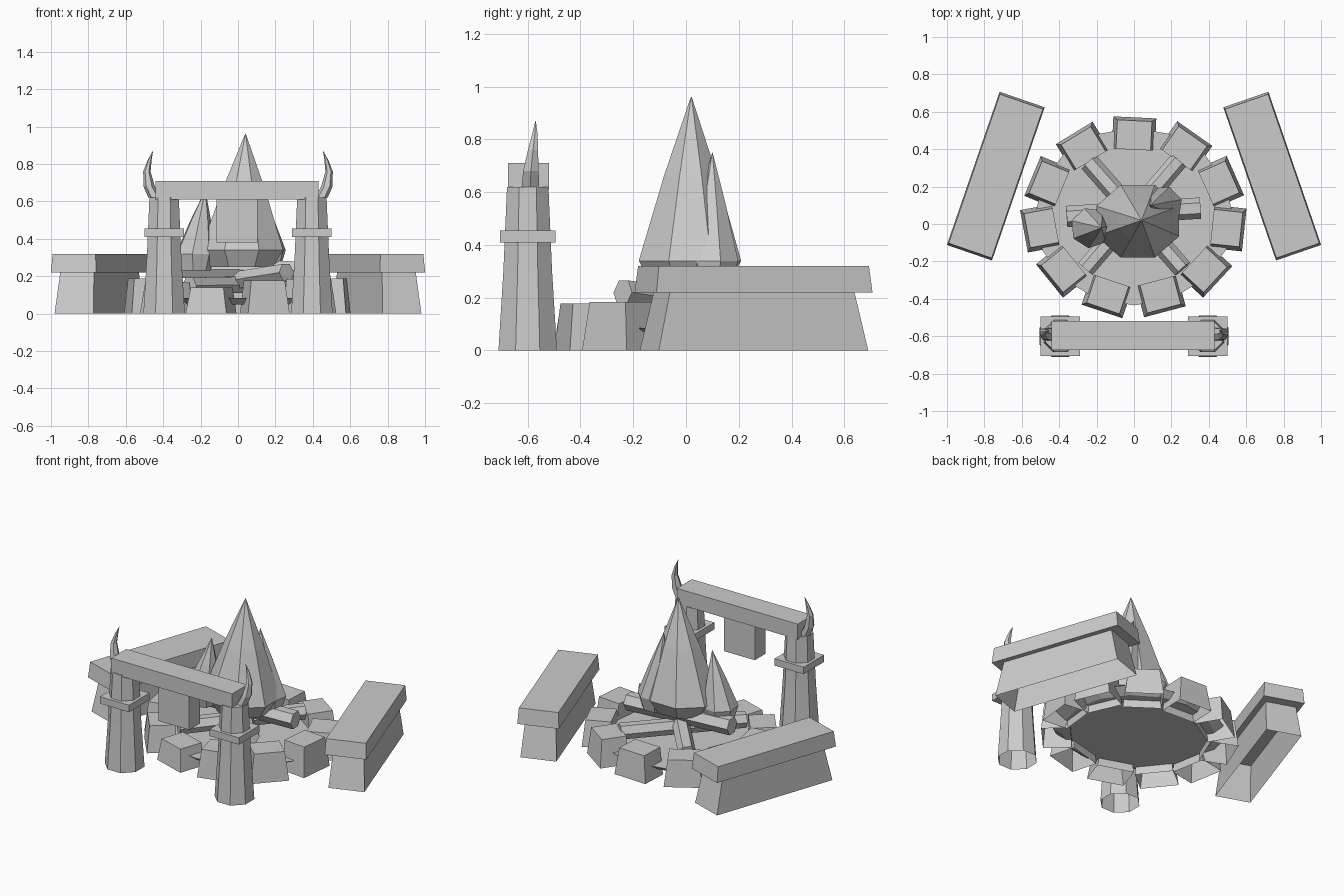
import bpy, bmesh, math, random
from mathutils import Vector, Matrix

random.seed(4)
if "Cube" in bpy.data.objects:
    bpy.data.objects.remove(bpy.data.objects["Cube"], do_unlink=True)

stone_grey = bpy.data.materials.new("stone_grey")
stone_grey.use_nodes = True
GREY = (0.6, 0.6, 0.6, 1)
stone_grey.diffuse_color = GREY
stone_grey.node_tree.nodes["Principled BSDF"].inputs["Base Color"].default_value = GREY


def loft(name, rings, open_bottom=False):
    """Skin a list of equal rings of points into a flat shaded object."""
    bm = bmesh.new()
    loops = [[bm.verts.new(p) for p in ring] for ring in rings]
    n = len(loops[0])
    for a, b in zip(loops, loops[1:]):
        for i in range(n):
            j = (i + 1) % n
            bm.faces.new((a[i], a[j], b[j], b[i]))
    bottom = bm.faces.new(loops[0])
    bm.faces.new(loops[-1])
    bmesh.ops.recalc_face_normals(bm, faces=bm.faces)
    if open_bottom:
        bm.faces.remove(bottom)
    mesh = bpy.data.meshes.new(name)
    bm.to_mesh(mesh)
    bm.free()
    mesh.materials.append(stone_grey)
    obj = bpy.data.objects.new(name, mesh)
    bpy.context.collection.objects.link(obj)
    return obj


def ring(cx, cy, z, rx, ry, sides, phase=0.0):
    turns = [phase + math.tau * i / sides for i in range(sides)]
    return [Vector((cx + rx * math.cos(t), cy + ry * math.sin(t), z)) for t in turns]


def rect(w, d, z, dx=0.0):
    return [Vector((dx + sx * w / 2, sy * d / 2, z))
            for sx, sy in ((-1, -1), (1, -1), (1, 1), (-1, 1))]


def place(obj, x, y, z=0.0, turn=0.0):
    obj.matrix_world = Matrix.Translation((x, y, z)) @ Matrix.Rotation(turn, 4, 'Z')


def box(name, w, d, h, x, y, z):
    place(loft(name, [rect(w, d, 0), rect(w, d, h)]), x, y, z)


# Fire pit floor, raised inside the ring of stones
loft("pit_floor", [ring(0, 0.04, 0.05, 0.46, 0.43, 16), ring(0, 0.04, 0.085, 0.53, 0.475, 16)])

# Ring of tapered stones, open underneath
STONES = 11
for i in range(STONES):
    t = math.pi / 2 - math.tau * i / STONES
    h = 0.14 if i == 6 else random.uniform(0.165, 0.19)
    stone = loft("ring_stone", [rect(0.17, 0.23, 0, 0.01), rect(0.155, 0.185, h)], True)
    place(stone, 0.5 * math.cos(t), 0.04 + 0.435 * math.sin(t), 0, t + random.uniform(-0.06, 0.06))


# Crossed firewood
def log(name, start, end, radius):
    a, b = Vector(start), Vector(end)
    turn = (b - a).to_track_quat('Z', 'Y').to_matrix()
    section = ring(0, 0, 0, radius, radius, 6)
    loft(name, [[p + turn @ v for v in section] for p in (a, b)])


log("log_lower", (-0.26, -0.24, 0.15), (0.24, 0.34, 0.16), 0.05)
log("log_upper", (-0.24, 0.33, 0.14), (0.26, -0.24, 0.22), 0.053)
log("log_across", (-0.36, 0.04, 0.24), (0.355, 0.085, 0.23), 0.057)


# Faceted flames: narrow foot, wide shoulder, pointed tip
def flame(name, base, apex, rx, ry, sides, phase):
    foot, shoulder = base[2], base[2] + 0.09
    rings = [ring(base[0], base[1], foot, rx * 0.75, ry * 0.75, sides, phase)]
    for k, s in ((0, 1), (0.52, 0.52), (1, 0.01)):
        x, y, z = Vector((base[0], base[1], shoulder)).lerp(Vector(apex), k)
        rings.append(ring(x, y, z, rx * s, ry * s, sides, phase))
    loft(name, rings)


flame("flame_main", (0.02, 0.015, 0.25), (0.04, 0.02, 0.96), 0.24, 0.21, 8, math.pi / 8)
flame("flame_left", (-0.23, -0.02, 0.23), (-0.175, -0.02, 0.66), 0.11, 0.11, 7, 0.1)
flame("flame_right", (0.15, 0.1, 0.25), (0.09, 0.1, 0.75), 0.11, 0.105, 7, 0.3)

for side, label in ((-1, "right"), (1, "left")):
    # Bench with sloping base and overhanging seat
    turn = side * math.radians(19)
    base = loft(label + "_bench_base", [rect(0.22, 0.84, 0), rect(0.19, 0.74, 0.22)], True)
    place(base, side * 0.74, 0.258, 0, turn)
    seat = loft(label + "_bench_seat", [rect(0.255, 0.866, 0), rect(0.243, 0.842, 0.1)])
    place(seat, side * 0.739, 0.256, 0.22, turn)

    # Gate pillar with band
    px, py, eighth = side * 0.395, -0.6, math.pi / 8
    loft(label + "_pillar", [ring(px, py, z, r, r, 8, eighth)
                             for z, r in ((0, 0.12), (0.3, 0.1), (0.62, 0.085))], True)
    box(label + "_pillar_band", 0.21, 0.21, 0.045, px, py, 0.41)

    # Curved horn on the pillar
    horn = ((0.445, -0.59, 0.62, 0.038), (0.475, -0.588, 0.68, 0.034), (0.487, -0.58, 0.76, 0.022),
            (0.473, -0.573, 0.82, 0.012), (0.455, -0.57, 0.87, 0.001))
    loft(label + "_horn", [ring(side * x, y, z, r * 0.9, r, 6) for x, y, z, r in horn])

# Gate beam and hanging board
box("gate_beam", 0.87, 0.155, 0.1, -0.005, -0.597, 0.61)
box("hanging_board", 0.22, 0.11, 0.23, -0.005, -0.597, 0.38)
